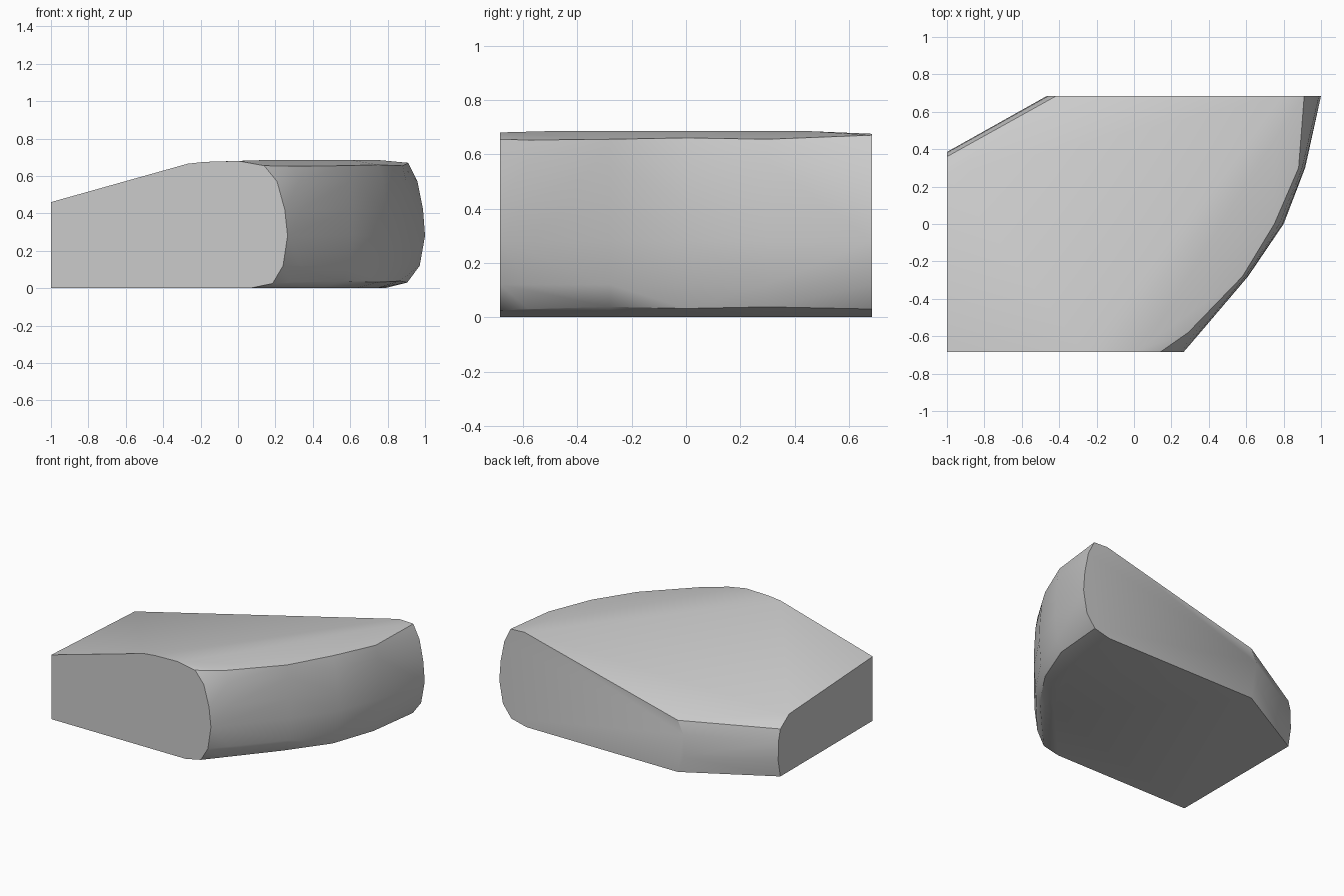
import bpy, bmesh, math

cube = bpy.data.objects.get("Cube")
if cube:
    bpy.data.objects.remove(cube, do_unlink=True)

stone = bpy.data.materials.new("stone grey")
stone.use_nodes = True
stone.diffuse_color = (0.6, 0.6, 0.6, 1)
stone.node_tree.nodes["Principled BSDF"].inputs["Base Color"].default_value = (0.6, 0.6, 0.6, 1)

HALF = 0.685   # half depth
points = []

# Flat front face: sloping shoulder on the right side
for x, z in [(-1, 0), (-1, 0.46), (-0.27, 0.665), (-0.18, 0.675), (0, 0.68)]:
    points.append((x, -HALF, z))

# Curved side: y, outer x, top inset, top edge z, bottom inset, bottom edge z
stations = [(-HALF, 0.265, 0.125, 0.655, 0.08, 0.025),
            (-0.58, 0.355, 0.065, 0.652, 0.07, 0.03),
            (-0.28, 0.61, 0.03, 0.655, 0.05, 0.038),
            (0, 0.8, 0.05, 0.66, 0.05, 0.032),
            (0.3, 0.915, 0.035, 0.655, 0.05, 0.038),
            (HALF, 1.0, 0.09, 0.67, 0.095, 0.03)]
for y, x, top, ztop, low, zlow in stations:
    profile = [(low + 0.12, 0), (low, zlow), (low * 0.3, 0.12), (0, 0.28),
               (top * 0.12, 0.42), (top * 0.45, 0.57), (top, ztop)]
    points += [(x - inset, y, z) for inset, z in profile]

# Gentle crown of the top
points += [(0.15, -0.5, 0.685), (0.4, -0.2, 0.685), (0.6, 0.1, 0.685),
           (0.75, 0.45, 0.685), (0.8, HALF, 0.675), (-1, 0.26, 0.41)]

# Bulging cut corner at the back: shift towards the corner, height
for out, z_side, z_back in [(0, 0, 0), (1, 0.12, 0.12), (0.85, 0.26, 0.28), (0, 0.34, 0.37)]:
    points.append((-1, 0.36 + 0.025 * out, z_side))
    points.append((-0.415 - 0.05 * out, HALF, z_back))

# Wrap the points in one convex block
bm = bmesh.new()
for p in points:
    bm.verts.new(p)
hull = bmesh.ops.convex_hull(bm, input=bm.verts)
loose = {v for v in hull["geom_interior"] + hull["geom_unused"]
         if isinstance(v, bmesh.types.BMVert)}
bmesh.ops.delete(bm, geom=list(loose), context='VERTS')
bmesh.ops.dissolve_limit(bm, angle_limit=math.radians(0.5), verts=bm.verts, edges=bm.edges)
bmesh.ops.recalc_face_normals(bm, faces=bm.faces)

mesh = bpy.data.meshes.new("stone_block")
bm.to_mesh(mesh)
bm.free()
mesh.materials.append(stone)
block = bpy.data.objects.new("stone_block", mesh)
bpy.context.collection.objects.link(block)

# Smooth the curved side, keep the cut faces crisp
bpy.ops.object.select_all(action='DESELECT')
block.select_set(True)
bpy.context.view_layer.objects.active = block
bpy.ops.object.shade_smooth_by_angle(angle=math.radians(32))
